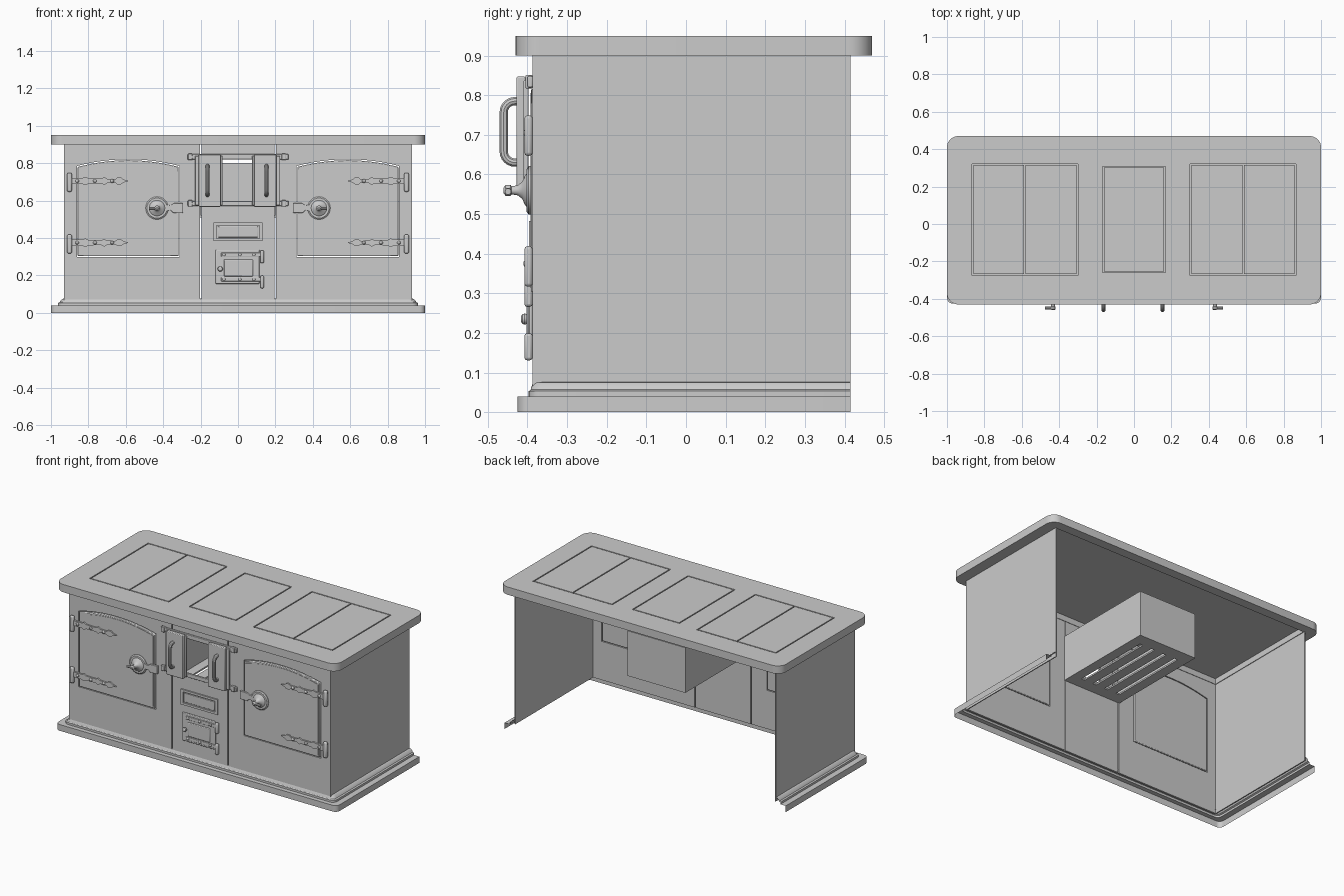
import bpy, bmesh
from math import cos, sin, pi
from mathutils import Vector

if "Cube" in bpy.data.objects:
    bpy.data.objects.remove(bpy.data.objects["Cube"])


def add(name, bm, bevel=0):
    bmesh.ops.recalc_face_normals(bm, faces=bm.faces)
    me = bpy.data.meshes.new(name)
    bm.to_mesh(me)
    bm.free()
    ob = bpy.data.objects.new(name, me)
    bpy.context.collection.objects.link(ob)
    if bevel:
        m = ob.modifiers.new("bevel", 'BEVEL')
        m.width, m.segments = bevel, 2
    return ob


def boxes(name, specs, bevel=0):
    """Each spec is x0, x1, y0, y1, z0, z1."""
    bm = bmesh.new()
    for x0, x1, y0, y1, z0, z1 in specs:
        vs = bmesh.ops.create_cube(bm, size=1)['verts']
        for v in vs:
            v.co = Vector(((x0 + x1) / 2 + v.co.x * (x1 - x0),
                           (y0 + y1) / 2 + v.co.y * (y1 - y0),
                           (z0 + z1) / 2 + v.co.z * (z1 - z0)))
    return add(name, bm, bevel)


def prism(name, pts, a, b, axis='y', bevel=0):
    """Extrude an outline from a to b: xz points along y, or xy points along z."""
    bm = bmesh.new()
    mk = (lambda p, t: (p[0], t, p[1])) if axis == 'y' else (lambda p, t: (p[0], p[1], t))
    lo = [bm.verts.new(mk(p, a)) for p in pts]
    hi = [bm.verts.new(mk(p, b)) for p in pts]
    bm.faces.new(lo)
    bm.faces.new(hi)
    for i in range(len(pts)):
        j = (i + 1) % len(pts)
        bm.faces.new((lo[i], lo[j], hi[j], hi[i]))
    return add(name, bm, bevel)


def lathe(name, x, z, profile, seg=24):
    """Turn (radius, y) points about a y-axis through x, z."""
    bm = bmesh.new()
    rings = [[bm.verts.new((x + r * cos(2 * pi * i / seg), y, z + r * sin(2 * pi * i / seg)))
              for i in range(seg)] for r, y in profile]
    for p, q in zip(rings, rings[1:]):
        for i in range(seg):
            j = (i + 1) % seg
            bm.faces.new((p[i], p[j], q[j], q[i]))
    bm.faces.new(rings[0])
    bm.faces.new(rings[-1])
    return add(name, bm)


def tube(name, pts, r):
    cu = bpy.data.curves.new(name, 'CURVE')
    cu.dimensions, cu.bevel_depth, cu.bevel_resolution, cu.use_fill_caps = '3D', r, 3, True
    sp = cu.splines.new('POLY')
    sp.points.add(len(pts) - 1)
    for p, c in zip(sp.points, pts):
        p.co = (*c, 1)
    tmp = bpy.data.objects.new(name, cu)
    bpy.context.collection.objects.link(tmp)
    bpy.context.view_layer.update()
    me = bpy.data.meshes.new_from_object(tmp.evaluated_get(bpy.context.evaluated_depsgraph_get()))
    bpy.data.objects.remove(tmp)
    bpy.context.collection.objects.link(bpy.data.objects.new(name, me))


def cut(ob, cutter):
    m = ob.modifiers.new("cut", 'BOOLEAN')
    m.operation, m.solver, m.object = 'DIFFERENCE', 'EXACT', cutter
    cutter.hide_render = True
    cutter.hide_set(True)


def arc(cx, cy, r, a0, n=8):
    return [(cx + r * cos(a0 + pi / 2 * i / n), cy + r * sin(a0 + pi / 2 * i / n)) for i in range(n + 1)]


# Worktop: rounded slab hollowed from below, with pockets for the lids
R = .06
outline = (arc(1 - R, .47 - R, R, 0) + arc(-1 + R, .47 - R, R, pi / 2)
           + arc(-1 + R, -.43 + R, R, pi) + arc(1 - R, -.43 + R, R, 1.5 * pi))
top = prism("worktop", outline, .90, .95, 'z')
cut(top, boxes("worktop_cutter", [
    (-.92, .92, -.372, .41, .85, .936),
    (-.865, -.30, -.275, .322, .941, 1), (.30, .865, -.275, .322, .941, 1),
    (-.168, .168, -.26, .308, .941, 1)]))
g = .007
lids = [(-.168 + g, .168 - g, -.26 + g, .308 - g, .94, .95)]
for s in (-1, 1):
    for a, b in ((.30 + g, .58), (.58 + g, .865 - g)):
        lids.append((*sorted((s * a, s * b)), -.275 + g, .322 - g, .94, .95))
boxes("hot_plate_lids", lids)

# Plinth: stepped moulding round front and sides, open at the back
bm = bmesh.new()
rows = []
for hx, yf, z in ((1, -.425, 0), (1, -.425, .04), (.962, -.397, .04), (.962, -.397, .053),
                  (.953, -.392, .057), (.948, -.389, .067), (.938, -.386, .075), (.93, -.38, .076)):
    r = .03
    path = [(-hx, .415)] + arc(-hx + r, yf + r, r, pi, 6) + arc(hx - r, yf + r, r, 1.5 * pi, 6) + [(hx, .415)]
    rows.append([bm.verts.new((x, y, z)) for x, y in path])
for p, q in zip(rows, rows[1:]):
    for i in range(len(p) - 1):
        bm.faces.new((p[i], p[i + 1], q[i + 1], q[i]))
add("plinth", bm)

# Side walls
for s in (-1, 1):
    boxes("side_wall", [(*sorted((s * .924, s * .93)), -.376, .415, .05, .905)])

# Centre front with fire opening, and the firebox with slotted grate behind it
F0, F1 = -.387, -.375
boxes("centre_front", [(-.196, .196, F0, F1, .05, .59), (-.196, .196, F0, F1, .83, .905),
                       (-.196, -.165, F0, F1, .59, .83), (.165, .196, F0, F1, .59, .83)])
W = .205
boxes("firebox_walls", [(-W, -W + .006, F1, .30, .51, .80), (W - .006, W, F1, .30, .51, .80),
                        (-W, W, .294, .30, .51, .80)])
bars = [(-W, W, F1, -.30, .51, .52), (-W, W, .22, .295, .51, .52)]
for i in range(5):
    c = -.172 + .086 * i
    bars.append((c - .031, c + .031, -.30, .22, .51, .52))
boxes("grate", bars)

# Sliding fire doors on two rails
boxes("door_rails", [(-.27, .27, -.40, F0, .82, .848), (-.27, .27, -.40, F0, .572, .598)], .003)
for xo, xi, hx in ((-.21, -.092, -.163), (.205, .085, .152)):
    s = 1 if xo > 0 else -1
    boxes("fire_door_back", [(*sorted((xo + s * .02, xi - s * .01)), -.41, -.398, .575, .838)], .003)
    boxes("fire_door", [(*sorted((xo, xi)), -.428, -.405, .567, .847)], .004)
    pts = [(hx, -.42, .785)]
    pts += [(hx, -.432 - .028 * sin(t), .757 + .028 * cos(t)) for t in [pi / 2 * i / 6 for i in range(7)]]
    pts += [(hx, -.432 - .028 * cos(t), .658 - .028 * sin(t)) for t in [pi / 2 * i / 6 for i in range(7)]]
    tube("fire_door_handle", pts + [(hx, -.42, .63)], .011)
for x in (-.255, .245):
    boxes("rail_bracket", [(x - .012, x + .012, -.405, F0, z - .017, z + .017) for z in (.834, .585)], .003)

# Vent plate: raised frame around a recessed field
boxes("vent_frame", [(-.13, .13, -.396, F0, .468, .482), (-.13, .13, -.396, F0, .384, .398),
                     (-.13, -.114, -.396, F0, .384, .482), (.114, .13, -.396, F0, .384, .482)])
boxes("vent_plate", [(-.108, .108, -.393, F0, .404, .462)], .004)

# Ash door with straps, barrels, rivets and knob
boxes("ash_door", [(-.12, .115, -.396, F0, .155, .337)], .004)
boxes("ash_door_panel", [(-.075, .08, -.403, -.395, .195, .285)], .005)
boxes("ash_door_straps", [(-.09, .13, -.402, -.395, z - .011, z + .011) for z in (.311, .179)], .003)
for z in (.300, .165):
    boxes("ash_door_barrel", [(.119, .139, -.408, F0, z - .034, z + .034)], .007)
knob = lambda r, y, d: [(r, y), (r, y - d * .4), (r * .8, y - d * .75), (r * .4, y - d)]
for x in (-.075, .01, .085):
    for z in (.311, .179):
        lathe("ash_rivet", x, z, knob(.008, -.401, .006), 12)
lathe("ash_door_knob", -.095, .235, [(.006, -.39), (.006, -.397), (.012, -.401), (.014, -.407),
                                     (.012, -.413), (.006, -.417)], 16)

# Oven doors, mirrored left and right


def door_outline(s, d):
    x0, x1 = .312 + d, .862 - d
    pts = [(s * x0, .298 + d), (s * x1, .298 + d)]
    for i in range(17):
        t = 1 - i / 8
        pts.append((s * ((x0 + x1) / 2 + t * (x1 - x0) / 2), .785 - d + .036 * (1 - t * t)))
    return pts


strap = [(.905, .016), (.83, .017), (.815, .023), (.80, .014), (.73, .013), (.715, .021), (.70, .011),
         (.655, .010), (.645, .018), (.625, .018), (.612, .008), (.587, .001)]
for s in (-1, 1):
    X = lambda a, b: sorted((s * a, s * b))
    front = boxes("oven_front", [(*X(.202, .93), F0, F1, .05, .905)])
    cut(front, prism("oven_cutter", door_outline(s, 0), -.45, -.30))
    prism("oven_door", door_outline(s, .005), -.391, -.372, bevel=.004)
    prism("oven_door_field", door_outline(s, .016), -.393, -.388)
    for z in (.705, .375):
        pts = [(s * x, z + h) for x, h in strap] + [(s * x, z - h) for x, h in reversed(strap)]
        prism("hinge_strap", pts, -.402, -.390)
        boxes("hinge_barrel", [(*X(.888, .914), -.408, F0, z - .058, z + .044)], .008)
        for x in (.86, .765, .673):
            lathe("hinge_rivet", s * x, z, knob(.010, -.401, .009), 12)
    # Latch: dished rose, stem, turning lever and catch plate
    lathe("latch_rose", s * .433, .56, [(.061, -.39), (.061, -.397), (.054, -.402), (.042, -.402), (.036, -.407),
                                        (.022, -.413), (.013, -.424), (.010, -.44), (.010, -.458), (.006, -.461)])
    tube("latch_lever", [(s * .42, -.449, .56), (s * .475, -.449, .557)], .008)
    lathe("latch_lever_end", s * .433, .56, [(.010, -.440), (.014, -.443), (.014, -.455), (.010, -.458)], 16)
    prism("latch_catch", [(s * x, z) for x, z in (
        (.40, .54), (.36, .548), (.345, .534), (.294, .534), (.294, .586), (.345, .586), (.36, .574), (.40, .582))],
        -.402, -.388, bevel=.002)

# Smooth the rounded parts, keep edges crisp
bpy.ops.object.select_all(action='DESELECT')
for ob in bpy.context.scene.objects:
    if ob.type == 'MESH' and not ob.hide_render:
        ob.select_set(True)
        bpy.context.view_layer.objects.active = ob
bpy.ops.object.shade_smooth_by_angle()
